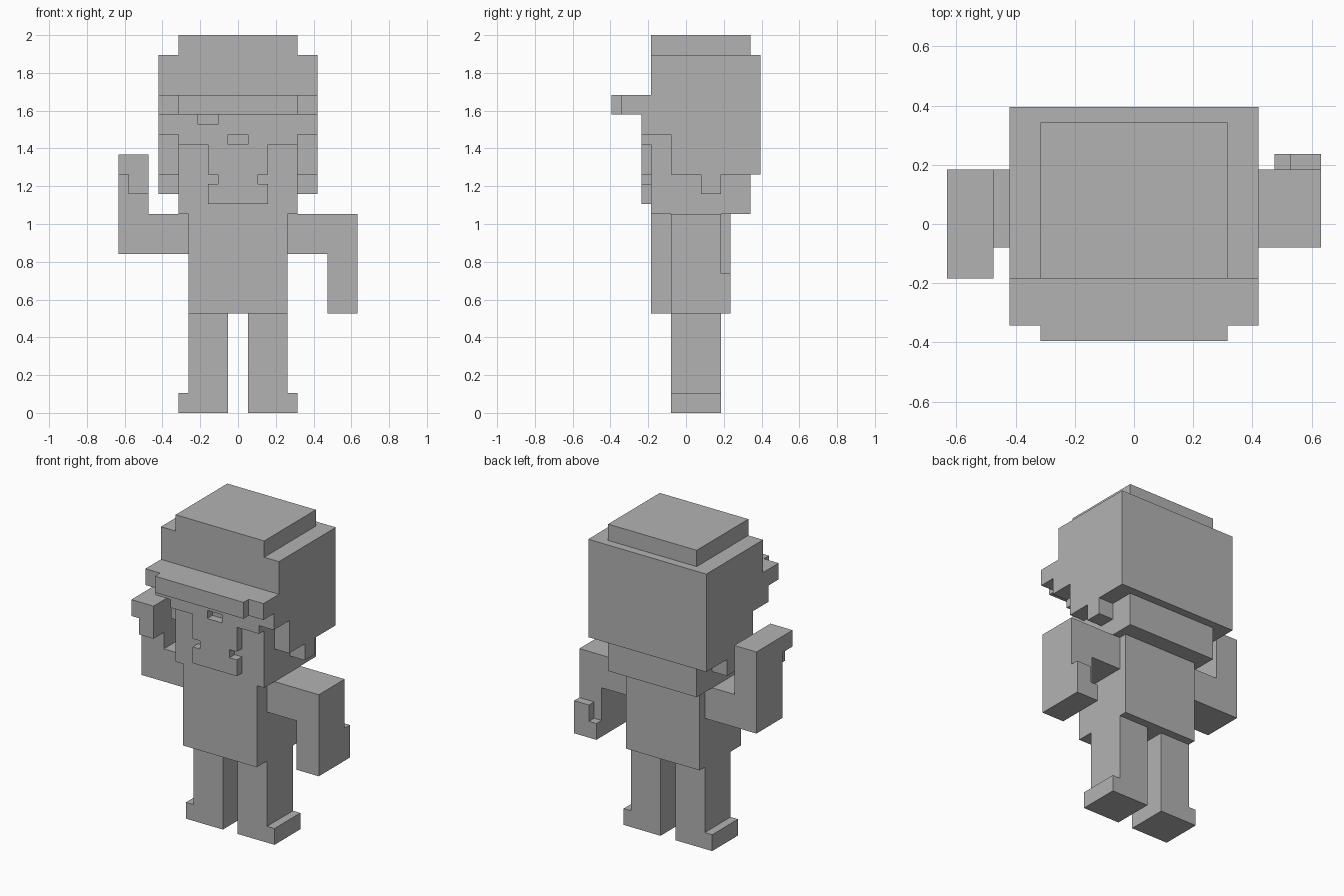
import bpy
import bmesh
from mathutils import Vector

cube = bpy.data.objects.get("Cube")
if cube:
    bpy.data.objects.remove(cube, do_unlink=True)

U = 2 / 38   # size of one building block
MID = 7.5    # depth, in blocks, of the model's centre

grey = bpy.data.materials.new("plain_grey")
grey.use_nodes = True
grey.diffuse_color = (0.45, 0.45, 0.45, 1)
grey.node_tree.nodes["Principled BSDF"].inputs["Base Color"].default_value = (0.45, 0.45, 0.45, 1)


def extrude(name, axis, start, end, profile):
    """Extrude a flat outline, given in blocks, along x, y or z."""
    def place(a, b):
        p = {"x": (start, a, b), "y": (a, start, b), "z": (a, b, start)}[axis]
        return Vector((p[0], p[1] - MID, p[2])) * U

    bm = bmesh.new()
    face = bm.faces.new([bm.verts.new(place(a, b)) for a, b in profile])
    grown = bmesh.ops.extrude_face_region(bm, geom=[face], use_keep_orig=True)
    shift = Vector([(end - start) * U if axis == k else 0 for k in "xyz"])
    bmesh.ops.translate(bm, vec=shift,
                        verts=[g for g in grown["geom"] if isinstance(g, bmesh.types.BMVert)])
    bmesh.ops.recalc_face_normals(bm, faces=bm.faces)
    mesh = bpy.data.meshes.new(name)
    bm.to_mesh(mesh)
    bm.free()
    mesh.materials.append(grey)
    obj = bpy.data.objects.new(name, mesh)
    bpy.context.collection.objects.link(obj)
    return obj


def box(name, x, y, z):
    corners = [(x[0], y[0]), (x[1], y[0]), (x[1], y[1]), (x[0], y[1])]
    return extrude(name, "z", z[0], z[1], corners)


def both_sides(half):
    """Complete a right-hand half outline with its mirror image."""
    return half + [(-a, b) for a, b in reversed(half)]


# Legs with outward-pointing feet
for side, s in (("left", 1), ("right", -1)):
    leg = [(1, 0), (6, 0), (6, 2), (5, 2), (5, 10), (1, 10)]
    extrude(side + "_leg", "y", 6, 11, [(s * a, b) for a, b in leg])

# Torso
box("torso", (-5, 5), (4, 12), (10, 20))

# Lowered left arm and its hand
extrude("left_arm", "y", 6, 11,
        [(5, 20), (5, 16), (9, 16), (9, 10), (12, 10), (12, 20)])
extrude("left_hand", "y", 11, 12,
        [(9, 10), (12, 10), (12, 14), (10, 14), (10, 12), (9, 12)])

# Raised right arm and its hand
extrude("right_arm", "y", 6, 11,
        [(-5, 16), (-5, 20), (-9, 20), (-9, 26), (-12, 26), (-12, 16)])
extrude("right_hand", "y", 4, 6,
        [(-9, 26), (-12, 26), (-12, 24), (-11, 24), (-11, 22), (-9, 22)])

# Head: jaw, then the wider hair and cap with a tab by each ear
box("jaw", (-6, 6), (4, 14), (20, 28))
extrude("hair_and_cap", "x", -8, 8,
        [(4, 36), (15, 36), (15, 24), (11, 24), (11, 22), (9, 22),
         (9, 24), (6, 24), (6, 28), (4, 28)])
box("cap_crown", (-6, 6), (4, 14), (36, 38))

# Cap visor with stepped corners
extrude("cap_visor", "z", 30, 32,
        both_sides([(6, 0), (6, 1), (8, 1), (8, 4)]))

# Raised face: brow with a notch, then nose and mouth plate
extrude("brow", "y", 3, 4,
        [(-8, 28), (8, 28), (8, 30), (-2, 30), (-2, 29), (-4, 29), (-4, 30), (-8, 30)])
extrude("face_plate", "y", 3, 4,
        both_sides([(1, 27), (1, 28), (6, 28), (6, 27), (3, 27), (3, 24),
                    (2, 24), (2, 23), (3, 23), (3, 21)]))
